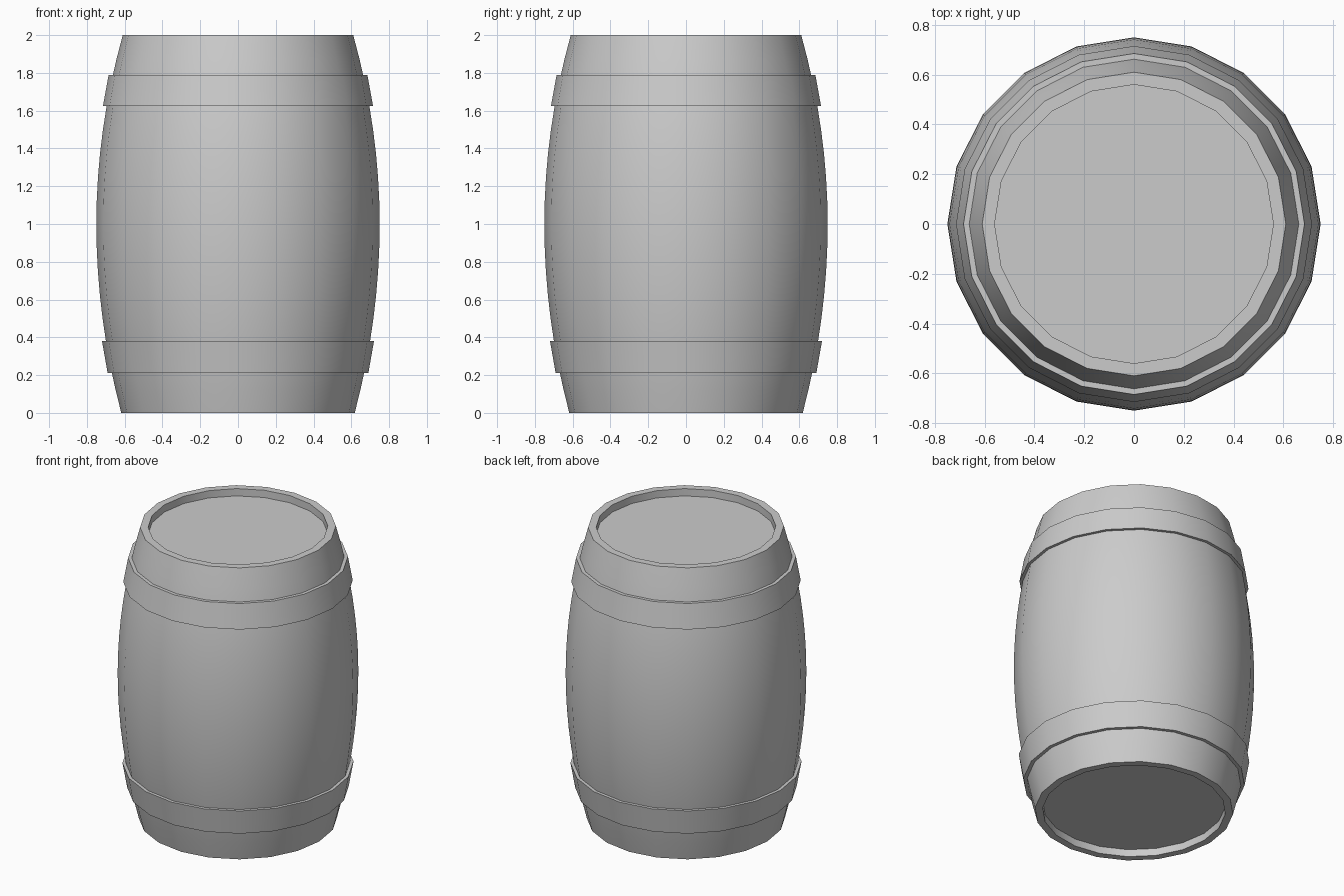
import bpy, bmesh, math

if "Cube" in bpy.data.objects:
    bpy.data.objects.remove(bpy.data.objects["Cube"])

SIDES = 20


def body_radius(z):
    # bulging stave curve, very slightly narrower at the top
    t = z - 1.0
    return 0.75 - (0.14 if t > 0 else 0.132) * t * t


def lathe(name, profile, closed=False):
    """Spin an (r, z) profile into rings; open profiles are capped at both ends."""
    bm = bmesh.new()
    rings = [[bm.verts.new((r * math.cos(2 * math.pi * i / SIDES),
                            r * math.sin(2 * math.pi * i / SIDES), z))
              for i in range(SIDES)] for r, z in profile]
    pairs = list(zip(rings, rings[1:]))
    if closed:
        pairs.append((rings[-1], rings[0]))
    else:
        bm.faces.new(rings[0])
        bm.faces.new(rings[-1])
    for a, b in pairs:
        for i in range(SIDES):
            j = (i + 1) % SIDES
            bm.faces.new((a[i], a[j], b[j], b[i]))
    bmesh.ops.recalc_face_normals(bm, faces=bm.faces)
    mesh = bpy.data.meshes.new(name)
    bm.to_mesh(mesh)
    bm.free()
    obj = bpy.data.objects.new(name, mesh)
    bpy.context.collection.objects.link(obj)
    bpy.ops.object.select_all(action='DESELECT')
    obj.select_set(True)
    bpy.context.view_layer.objects.active = obj
    bpy.ops.object.shade_smooth_by_angle(angle=math.radians(30))
    return obj


# Barrel body with recessed lids at both ends
steps = 16
staves = [(body_radius(2 * k / steps), 2 * k / steps) for k in range(steps + 1)]
lathe("barrel_body", [(0.57, 0.05), (0.57, 0.0)] + staves + [(0.56, 2.0), (0.56, 1.95)])

# Two metal hoops following the taper
for name, z0, r0, z1, r1 in (("lower_hoop", 0.21, 0.69, 0.38, 0.72),
                             ("upper_hoop", 1.625, 0.715, 1.79, 0.685)):
    lathe(name, [(r0, z0), (r1, z1),
                 (body_radius(z1) - 0.01, z1), (body_radius(z0) - 0.01, z0)], closed=True)
